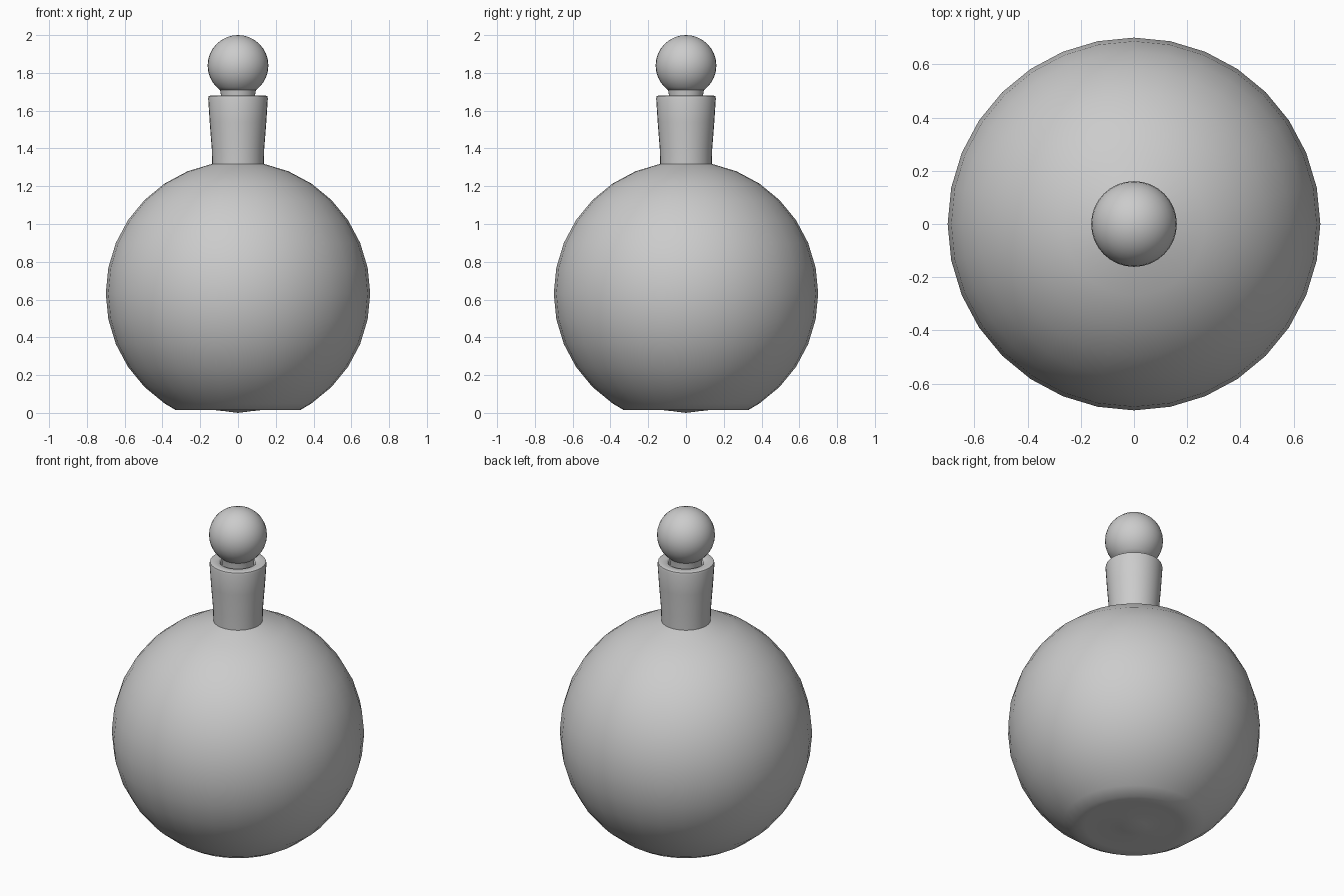
import bpy, bmesh, math

if "Cube" in bpy.data.objects:
    bpy.data.objects.remove(bpy.data.objects["Cube"])

SIDES = 32


def lathe(name, profile):
    """Spin an (r, z) profile around z and shade it smooth."""
    bm = bmesh.new()
    rings = []
    for r, z in profile:
        if r < 1e-5:
            rings.append([bm.verts.new((0, 0, z))])
        else:
            rings.append([bm.verts.new((r * math.cos(2 * math.pi * i / SIDES),
                                        r * math.sin(2 * math.pi * i / SIDES), z))
                          for i in range(SIDES)])
    for a, b in zip(rings, rings[1:]):
        for i in range(SIDES):
            j = (i + 1) % SIDES
            quad = [a[i % len(a)], a[j % len(a)], b[j % len(b)], b[i % len(b)]]
            bm.faces.new(list(dict.fromkeys(quad)))
    bmesh.ops.recalc_face_normals(bm, faces=bm.faces)
    mesh = bpy.data.meshes.new(name)
    bm.to_mesh(mesh)
    bm.free()
    obj = bpy.data.objects.new(name, mesh)
    bpy.context.collection.objects.link(obj)
    bpy.ops.object.select_all(action='DESELECT')
    obj.select_set(True)
    bpy.context.view_layer.objects.active = obj
    bpy.ops.object.shade_smooth_by_angle(angle=math.radians(50))
    return obj


def arc(radius, centre_z, first, last):
    """Points of a 16-ring sphere from ring first to ring last, counted from below."""
    return [(radius * math.sin(math.pi * k / 16), centre_z - radius * math.cos(math.pi * k / 16))
            for k in range(first, last + 1)]


# Flask: flattened base with a small centre bump, round body, flared neck, rim and bore
base = [(0, 0), (0.07, 0.009), (0.137, 0.016), (0.27, 0.015), (0.33, 0.015)]
neck = [(0.139, 1.40), (0.150, 1.54), (0.158, 1.665), (0.155, 1.677), (0.146, 1.68),
        (0.108, 1.68), (0.098, 1.672), (0.095, 1.64), (0.09, 1.45), (0, 1.45)]
lathe("flask", base + arc(0.7, 0.632, 3, 15) + neck)

# Stopper: plug in the neck and a round knob
lathe("stopper_plug", [(0, 1.5), (0.082, 1.5), (0.09, 1.68), (0.095, 1.71), (0, 1.71)])
lathe("stopper_knob", [(0, 1.70), (0.085, 1.70)] + arc(0.161, 1.839, 4, 15) + [(0, 2.0)])
